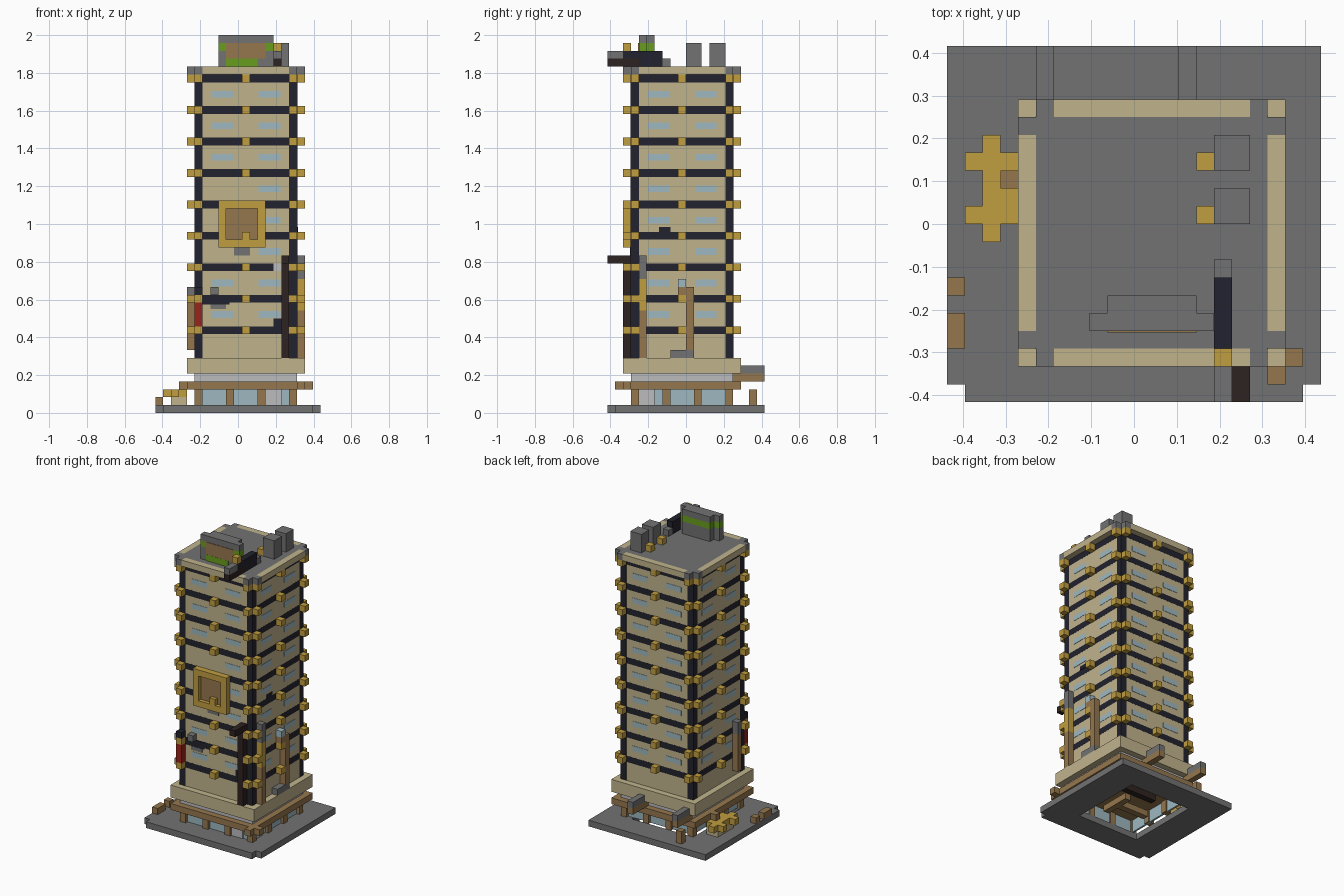
import bpy
import bmesh

CELL = 1 / 24                 # size of one building block
MID_X, MID_Y = 11.5, 9.5      # tower axis, in blocks
BANDS = range(10, 43, 4)      # heights of the dark floor bands

default_cube = bpy.data.objects.get("Cube")
if default_cube:
    bpy.data.objects.remove(default_cube)


def material(name, *rgb):
    linear = [((c / 255 + 0.055) / 1.055) ** 2.4 for c in rgb] + [1]
    mat = bpy.data.materials.new(name)
    mat.use_nodes = True
    mat.diffuse_color = linear
    mat.node_tree.nodes["Principled BSDF"].inputs["Base Color"].default_value = linear
    return mat


tan = material("tan plaster", 192, 179, 140)
grey = material("stone grey", 114, 114, 114)
navy = material("dark navy", 34, 34, 46)
gold = material("gold", 192, 157, 64)
brown = material("wood brown", 149, 119, 78)
umber = material("dark umber", 45, 35, 33)
glass = material("pale blue glass", 158, 184, 192)
pale = material("pale grey", 188, 188, 190)
green = material("leaf green", 104, 158, 30)
red = material("red", 155, 36, 26)


def part(name, mat, *boxes):
    """One object made of boxes; each box is x, y and z ranges in blocks."""
    bm = bmesh.new()
    for xs, ys, zs in boxes:
        made = bmesh.ops.create_cube(bm, size=1)["verts"]
        for v in made:
            v.co = [r[0] + (c + 0.5) * (r[1] - r[0]) for c, r in zip(v.co, (xs, ys, zs))]
    for v in bm.verts:
        v.co.x = (v.co.x - 10.5) * CELL
        v.co.y = (v.co.y - 10) * CELL
        v.co.z *= CELL
    mesh = bpy.data.meshes.new(name)
    bm.to_mesh(mesh)
    bm.free()
    mesh.materials.append(mat)
    obj = bpy.data.objects.new(name, mesh)
    bpy.context.collection.objects.link(obj)
    return obj


def cube(x, y, z):
    return (x, x + 1), (y, y + 1), (z, z + 1)


def around(boxes, turns=range(4)):
    """Repeat front boxes on the tower's other sides by quarter turns."""
    out = []
    for (x, y, z) in boxes:
        u, w = [a - MID_X for a in x], [b - MID_Y for b in y]
        for t in range(4):
            if t in turns:
                out.append(([MID_X + a for a in u], [MID_Y + b for b in w], z))
            u, w = [-b for b in reversed(w)], u
    return out


def tower(low, high, grow=0):
    return (5 - grow, 18 + grow), (3 - grow, 16 + grow), (low, high)


# Base plate with notched front corners and an open middle
part("base_plate", grey,
     ((1, 20), (0, 1), (0, 1)), ((0, 21), (1, 4), (0, 1)), ((0, 21), (16, 20), (0, 1)),
     ((0, 5), (4, 16), (0, 1)), ((16, 21), (4, 16), (0, 1)))

# Ground floor: glass walls, posts and eave
part("ground_glass", glass, *around([((5.5, 17.5), (3.5, 3.8), (1, 3))]))
part("ground_posts", brown, *around([cube(x, 3, z) for x in (5, 9, 13, 17) for z in (1, 2)]))
part("pale_panels", pale, ((14, 16), (3.3, 3.5), (1, 3)), ((17.5, 17.7), (4, 6), (1, 3)))
part("eave", brown, tower(3, 4, 1), cube(18, 1, 3), cube(19, 2, 3), cube(3, 12, 3))
part("pale_course", pale, tower(4, 5))
part("counter", brown, ((7, 12), (8, 9), (1, 2)), ((12, 13), (6, 11), (1, 2)))
part("lobby_shelf", umber, ((8, 14), (11, 12), (2, 3)))
part("tan_plinth", tan, tower(5, 7, 1))

# Rear beams on brackets
part("rear_beams", grey, *[((x, x + 1), (17, 20), (5, 6)) for x in (5, 13)])
part("rear_brackets", brown, *[((x, x + 1), (16, 20), (4, 5)) for x in (5, 13)],
     *[((x, x + 1), (18, 19), (1, 3)) for x in (5,)])

# Tower storeys, bands, corner columns and gold studs
part("tower_walls", tan, tower(7, 10), *[tower(z + 1, min(z + 4, 43)) for z in BANDS])
part("floor_bands", navy, *[tower(z, z + 1, 0.01) for z in BANDS])
part("corner_columns", navy, *around([((4.97, 6), (2.97, 4), (7, 43))]))
part("gold_studs", gold, *around([cube(x, 2, z) for x in (5, 11, 17) for z in BANDS]))


# Windows: two per storey on each side, fewer on the front by the frame
def window(x, z):
    return (x + 0.12, x + 2.88), (2.95, 3.2), (z + 2.08, z + 2.92)


storeys = list(BANDS)[:-1]
part("side_windows", glass,
     *around([window(x, z) for x in (7, 13) for z in storeys], (1, 2, 3)))
part("front_windows", glass, *[window(13, z) for z in storeys],
     *[window(7, z) for z in storeys if not 18 <= z <= 26])

# Roof with a tan rim and grey corner blocks
part("roof_deck", grey, tower(43, 44),
     *around([cube(5, 2, 43), cube(17, 2, 43)]))
part("roof_rim", tan, *around([((6, 17), (2, 3), (43, 44))]))

# Picture frame on the front
part("frame", gold, *[((x, x + 1), (2, 3), (21, 27)) for x in (8, 13)],
     *[((9, 13), (2, 3), (z, z + 1)) for z in (21, 26)])
part("frame_panel", brown, ((9, 13), (2.6, 3), (22, 26)))
part("frame_shadow_plate", grey, ((10, 12), (2.9, 3), (20, 21)))

# Small front details
part("front_block", grey, cube(7, 2, 15), ((7, 9), (2.9, 3), (13.2, 13.8)))
part("front_dark_plates", navy, ((6, 9.4), (2.93, 3), (13.8, 14.9)),
     ((15, 16), (2.93, 3), (11, 12)))
part("red_banner", red, ((5, 6), (2, 3), (11, 14)))
part("banner_top", navy, cube(5, 2, 15))
part("pale_front_plate", pale, ((15, 17), (2.9, 3), (18, 19)))

# Dark pole with projecting arm beside the front corner
part("dark_pole", umber, ((16, 17), (2, 3), (7, 19)), ((16, 17), (0, 3), (19, 20)))

# Side pipes
part("side_pipe_wood", brown, ((18, 19), (4, 5), (7, 13)))
part("side_pipe_gold", gold, ((18, 19), (4, 5), (13, 17)))
part("side_pipe_top", grey, ((18, 19), (4, 5), (17, 20)))
part("tall_post", brown, ((18, 19), (10, 11), (8, 16)), cube(18, 9, 15))
part("tall_post_lamp", glass, cube(18, 9, 16))
part("tall_post_foot", grey, ((18, 19), (8, 11), (7, 8)))
part("left_post", brown, ((4, 5), (5, 6), (8, 14)))
part("left_post_top", grey, ((4, 5), (5, 6), (14, 16)))
part("side_dark_plate", navy, ((18, 18.1), (6.6, 8), (23, 23.6)))

# Gold terrace and low stumps on the left
part("terrace", gold, ((2, 3), (9, 15), (2, 3)), cube(3, 11, 2),
     *[((1, 4), (y, y + 1), (2, 3)) for y in (10, 13)])
part("terrace_base", tan, ((2, 4), (10, 14), (1, 2)))
part("stumps", brown, ((0, 1), (3, 5), (1, 2)), cube(0, 6, 1))

# Roof sign
part("sign_body", grey, ((8, 15), (4, 5), (44, 46)), ((9, 14), (5, 6), (44, 46)),
     ((8, 15), (4, 5), (47, 48)), ((9, 14), (5, 6), (47, 48)))
part("sign_stripe", green, ((8, 15), (4, 5), (46, 47)), ((9, 14), (5, 6), (46, 47)))
part("sign_face", brown, ((9, 14), (3.92, 4), (45, 47)))
part("sign_hedge", green, ((9, 13), (3.9, 4), (44, 45)))

# Roof telescope
part("scope_tube", navy, ((15, 16), (2, 7), (45, 46)), ((15, 16), (4, 7), (44, 45)))
part("scope_mount", umber, ((15, 16), (0, 4), (44, 45)))
part("scope_ends", grey, ((15, 16), (0, 2), (45, 46)), cube(15, 7, 44))
part("scope_finder", gold, cube(15, 2, 46))

# Chimneys with gold valves
part("chimneys", grey, *[((15, 17), (y, y + 2), (44, 47)) for y in (10, 13)])
part("chimney_valves", gold, *[cube(14, y, 44) for y in (10, 13)])
